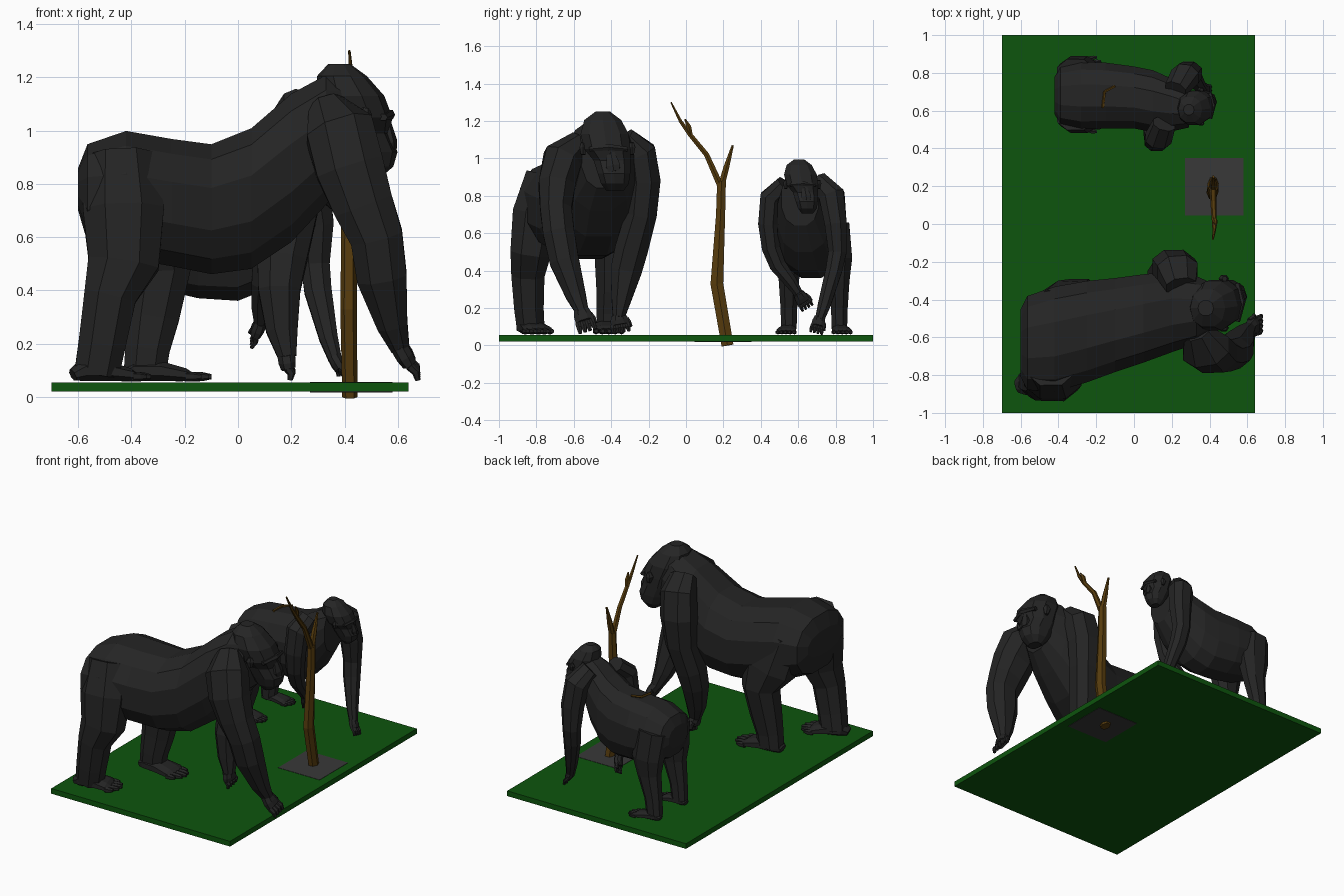
import bpy, bmesh, math
from mathutils import Vector


def material(name, rgb):
    m = bpy.data.materials.new(name)
    m.diffuse_color = (*rgb, 1)
    return m


FUR = material("dark fur", (0.018, 0.018, 0.018))
GRASS = material("grass green", (0.004, 0.09, 0.004))
BARK = material("bark brown", (0.095, 0.045, 0.004))
SOIL = material("grey soil", (0.04, 0.04, 0.04))


def finish(name, bm, mat):
    bmesh.ops.recalc_face_normals(bm, faces=bm.faces)
    me = bpy.data.meshes.new(name)
    bm.to_mesh(me)
    bm.free()
    me.materials.append(mat)
    ob = bpy.data.objects.new(name, me)
    bpy.context.collection.objects.link(ob)
    return ob


def box(name, x0, x1, y0, y1, z0, z1, mat):
    bm = bmesh.new()
    bmesh.ops.create_cube(bm, size=1)
    for v in bm.verts:
        v.co = Vector(((x0 + x1) / 2 + v.co.x * (x1 - x0), (y0 + y1) / 2 + v.co.y * (y1 - y0),
                       (z0 + z1) / 2 + v.co.z * (z1 - z0)))
    finish(name, bm, mat)


def strand(bm, pts, ref=(1, 0, 0), axis=None, sides=8, power=0.9):
    """Loft rings (x, y, z, side radius, ref-direction radius) along a path."""
    ref, rings = Vector(ref), []
    cs = [Vector(p[:3]) for p in pts]
    for i, p in enumerate(pts):
        t = Vector(axis) if axis else cs[min(i + 1, len(cs) - 1)] - cs[max(i - 1, 0)]
        side = t.cross(ref).normalized()
        up = side.cross(t).normalized()
        ring = []
        for k in range(sides):
            a = math.tau * (k + 0.5) / sides
            c, s = (math.copysign(abs(f) ** power, f) for f in (math.cos(a), math.sin(a)))
            g = 1 / math.cos(math.pi / sides) ** 0.7
            ring.append(bm.verts.new(cs[i] + side * c * p[3] * g + up * s * p[4] * g))
        rings.append(ring)
    for a, b in zip(rings, rings[1:]):
        for k in range(sides):
            j = (k + 1) % sides
            bm.faces.new((a[k], a[j], b[j], b[k]))
    bm.faces.new(rings[0])
    bm.faces.new(rings[-1])


def loft(name, pts, mat=FUR, **kw):
    bm = bmesh.new()
    strand(bm, pts, **kw)
    finish(name, bm, mat)


def torso(name, slices):
    # slices: x, y centre, z bottom, z top, half width
    loft(name, [(x, y, (a + b) / 2, w, (b - a) / 2) for x, y, a, b, w in slices],
         ref=(0, 0, 1), axis=(1, 0, 0), sides=12, power=0.85)


def hand(name, wrist, tip, s):
    # palm, four curled fingers and a thumb
    w, t = Vector(wrist), Vector(tip)
    bm = bmesh.new()
    mid = w.lerp(t, 0.55)
    strand(bm, [(*w, .035 * s, .03 * s), (*w.lerp(t, .3), .045 * s, .03 * s), (*mid, .045 * s, .025 * s)])
    side = (t - w).cross(Vector((1, 0, 0))).normalized()
    for k in range(5):
        off = side * (k - 1.5) * 0.025 * s
        if k == 4:
            off = side * -0.05 * s - Vector((0.02 * s, 0, 0))
        a, b = mid + off * 0.9, t + off
        if k == 4:
            a, b = w.lerp(t, .3) + off * 0.7, w.lerp(t, .75) + off
        m = a.lerp(b, .5) + Vector((.008 * s, 0, 0.004))
        strand(bm, [(*a, .014 * s, .014 * s), (*m, .013 * s, .013 * s), (*b, .008 * s, .008 * s)], sides=6)
    finish(name, bm, FUR)


def foot(name, heel, toe, s):
    # sole with five toes, resting on the grass
    h, t = Vector((*heel, .06)), Vector((*toe, .06))
    d = t - h
    side = Vector((-d.y, d.x, 0)).normalized()
    bm = bmesh.new()
    prof = [(0, .03, .02), (.12, .055, .035), (.4, .065, .035), (.7, .075, .022), (.78, .07, .014)]
    strand(bm, [(*(h + d * f + Vector((0, 0, r * s))), w * s, r * s) for f, w, r in prof], ref=(0, 0, 1))
    for k in range(5):
        off = side * (k - 2) * .031 * s + Vector((0, 0, .015 * s))
        end = 1 - 0.03 * (k - 2) ** 2
        strand(bm, [(*(h + d * .7 + off), .015 * s, .015 * s), (*(h + d * .9 * end + off), .015 * s, .014 * s),
                    (*(h + d * end + off), .009 * s, .008 * s)], ref=(0, 0, 1), sides=6)
    finish(name, bm, FUR)


def head(name, x, y, top, s):
    # skull slices relative to the crown: forward, sideways, down, half width, half depth
    bm = bmesh.new()
    sl = [(0, 0, 0, .04, .04), (.01, 0, .045, .10, .09), (.04, .01, .12, .13, .125),
          (.07, .025, .20, .125, .125), (.08, .05, .26, .10, .105), (.11, .06, .33, .088, .105),
          (.12, .065, .385, .075, .08), (.12, .065, .425, .045, .035)]
    strand(bm, [(x + f * s, y + l * s, top - d * s, w * s, r * s) for f, l, d, w, r in sl],
           axis=(0, 0, 1), sides=10)
    P = lambda f, l, d, a, b: (x + f * s, y + l * s, top - d * s, a * s, b * s)
    # brow ridge, nose and ears
    strand(bm, [P(.165, -.07, .2, .012, .015), P(.19, .03, .19, .018, .018), P(.165, .13, .2, .012, .015)], sides=6)
    strand(bm, [P(.175, .04, .2, .015, .012), P(.19, .055, .29, .04, .025), P(.195, .06, .32, .03, .02)], sides=6)
    for l in (-.105, .155):
        strand(bm, [P(.10, l, .165, .012, .012), P(.095, l, .19, .02, .025), P(.10, l, .23, .012, .012)], sides=6)
    finish(name, bm, FUR)


# ground slab, soil patch
box("grass_slab", -.70, .64, -1, 1, .02, .055, GRASS)
box("soil_patch", .27, .58, .045, .35, .018, .057, SOIL)

# bare tree
bm = bmesh.new()
for pts in ([(.42, .222, 0, .033, .026), (.415, .165, .33, .035, .028), (.417, .185, .7, .025, .026), (.42, .19, .88, .024, .022)],
            [(.42, .185, .84, .018, .018), (.42, .215, .95, .016, .016), (.42, .25, 1.07, .006, .006)],
            [(.42, .19, .84, .018, .018), (.42, .11, 1.02, .014, .014), (.425, .02, 1.13, .012, .012),
             (.425, -.03, 1.20, .009, .009), (.418, -.08, 1.30, .004, .004)],
            [(.425, .03, 1.11, .009, .009), (.43, .015, 1.17, .013, .012), (.435, -.005, 1.21, .004, .004)]):
    strand(bm, pts, sides=6)
finish("bare_tree", bm, BARK)

# large ape
torso("large_torso", [(-.60, -.63, .70, .86, .18), (-.565, -.63, .58, .95, .25), (-.42, -.61, .52, 1.0, .28),
                      (-.25, -.57, .49, .97, .27), (-.1, -.535, .46, .95, .25), (.05, -.50, .48, 1.01, .235),
                      (.2, -.465, .58, 1.14, .215), (.33, -.455, .72, 1.21, .18), (.43, -.44, .84, 1.19, .12)])
head("large_head", .38, -.445, 1.25, 1)
loft("large_right_arm", [(.33, -.57, 1.09, .06, .07), (.38, -.66, 1.0, .105, .13), (.42, -.69, .86, .10, .13),
                         (.47, -.695, .72, .085, .115), (.52, -.68, .6, .085, .10), (.54, -.65, .45, .08, .095),
                         (.58, -.59, .27, .055, .058), (.61, -.555, .18, .035, .035)])
hand("large_right_hand", (.605, -.56, .19), (.675, -.525, .075), 1.1)
loft("large_left_arm", [(.25, -.33, 1.11, .06, .08), (.23, -.25, 1.03, .09, .11), (.21, -.225, .88, .09, .115),
                        (.20, -.24, .7, .085, .10), (.165, -.29, .52, .09, .095), (.155, -.32, .4, .085, .08),
                        (.165, -.345, .25, .055, .06), (.185, -.36, .15, .032, .035)])
hand("large_left_hand", (.18, -.36, .16), (.195, -.345, .07), 1.1)
loft("large_right_leg", [(-.44, -.74, .90, .12, .13), (-.43, -.80, .70, .13, .155), (-.43, -.83, .5, .11, .135),
                         (-.48, -.845, .38, .09, .10), (-.51, -.84, .2, .08, .09), (-.53, -.83, .09, .075, .085)])
foot("large_right_foot", (-.62, -.86), (-.33, -.77), 1.1)
loft("large_left_leg", [(-.40, -.46, .85, .11, .15), (-.33, -.42, .62, .12, .17), (-.29, -.39, .48, .10, .115),
                        (-.32, -.40, .3, .08, .10), (-.34, -.41, .18, .07, .085), (-.35, -.41, .09, .065, .08)])
foot("large_left_foot", (-.43, -.42), (-.10, -.41), 1.1)

# small ape
torso("small_torso", [(-.42, .68, .52, .66, .10), (-.39, .68, .45, .72, .155), (-.28, .68, .40, .77, .18),
                      (-.15, .68, .37, .785, .175), (0, .67, .36, .80, .165), (.1, .65, .40, .84, .165),
                      (.2, .63, .50, .90, .14), (.29, .61, .64, .93, .10)])
head("small_head", .29, .605, .995, .68)
loft("small_right_arm", [(.16, .53, .86, .05, .06), (.13, .455, .79, .06, .07), (.12, .44, .65, .055, .065),
                         (.11, .455, .52, .05, .055), (.10, .49, .43, .045, .05), (.09, .56, .34, .035, .04),
                         (.085, .60, .28, .025, .025)])
hand("small_right_hand", (.085, .60, .28), (.05, .65, .20), .8)
loft("small_left_arm", [(.22, .71, .88, .05, .06), (.27, .78, .80, .07, .075), (.29, .80, .65, .06, .07),
                        (.29, .81, .5, .05, .055), (.30, .79, .4, .045, .052), (.34, .74, .22, .035, .035),
                        (.365, .715, .14, .025, .025)])
hand("small_left_hand", (.36, .715, .15), (.405, .695, .065), .8)
for side, sgn in (("right", -1), ("left", 1)):
    y = .685 + sgn * .135
    loft("small_%s_leg" % side, [(-.31, y - sgn * .03, .64, .085, .10), (-.29, y, .46, .07, .10), (-.30, y, .35, .055, .075),
                                 (-.33, y, .2, .045, .055), (-.34, y, .09, .042, .05)])
    foot("small_%s_foot" % side, (-.385, y), (-.165, y + sgn * .02), .72)

# fallen twig on the small ape's back
loft("back_twig", [(-.165, .615, .785, .007, .007), (-.155, .70, .79, .007, .007), (-.10, .73, .795, .006, .006)],
     BARK, ref=(0, 0, 1), sides=5)
